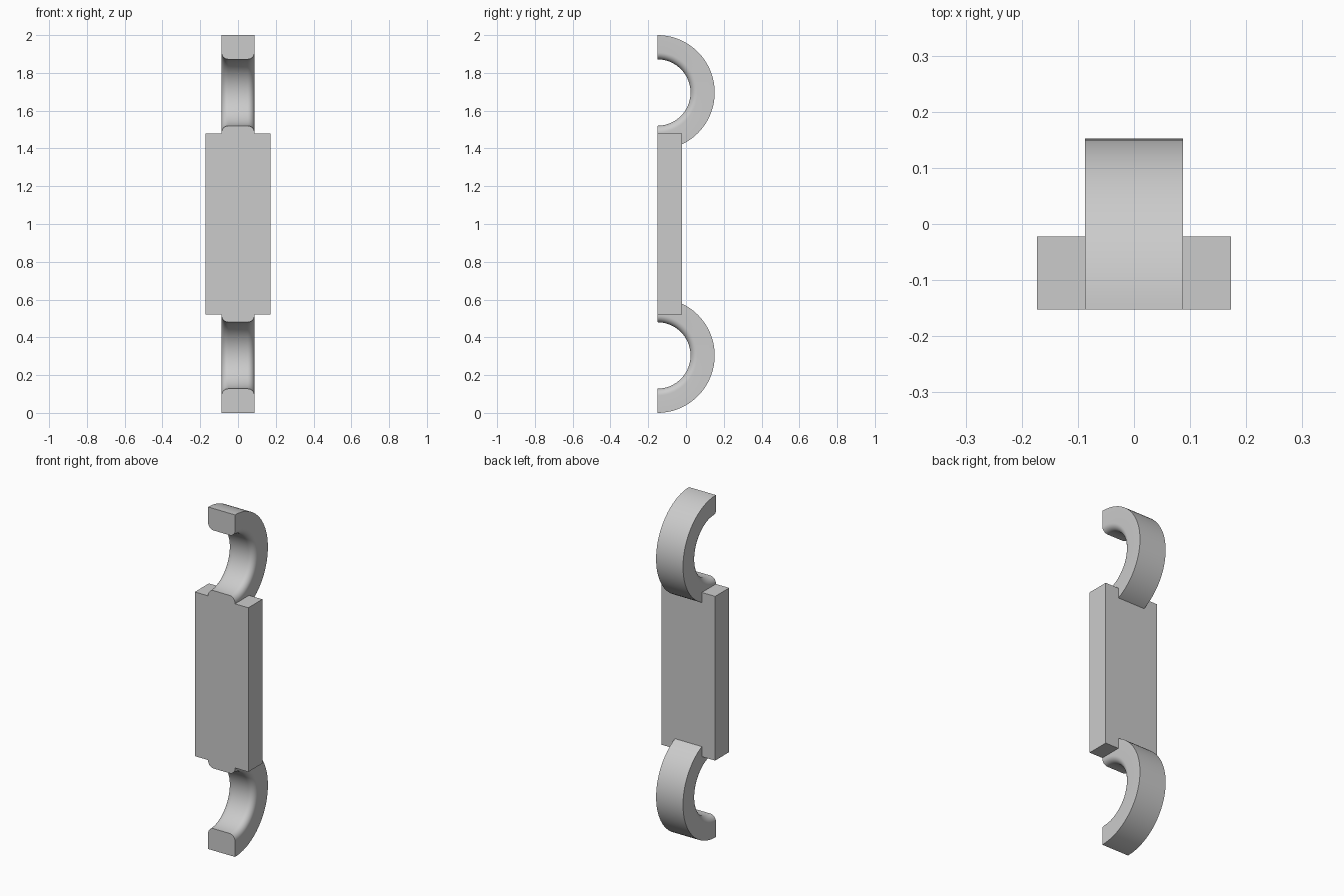
import bpy, bmesh, math
from mathutils import Matrix, Vector

cube = bpy.data.objects.get("Cube")
if cube:
    bpy.data.objects.remove(cube, do_unlink=True)

FRONT = -0.152           # shared flat front plane
OUTER, INNER = 0.304, 0.176
HALF_W, FILLET = 0.087, 0.036

grey = bpy.data.materials.new("light grey")
grey.use_nodes = True
grey.diffuse_color = (0.6, 0.6, 0.6, 1)
grey.node_tree.nodes["Principled BSDF"].inputs["Base Color"].default_value = (0.6, 0.6, 0.6, 1)


def make_object(name, bm):
    bmesh.ops.recalc_face_normals(bm, faces=bm.faces)
    mesh = bpy.data.meshes.new(name)
    bm.to_mesh(mesh)
    bm.free()
    mesh.materials.append(grey)
    obj = bpy.data.objects.new(name, mesh)
    bpy.context.collection.objects.link(obj)
    return obj


def hook(name, z, steps=48, arc=8):
    """Half ring: square outside, rounded corners on the inside."""
    section = [(HALF_W, OUTER), (-HALF_W, OUTER)]
    for side in (-1, 1):
        corner = []
        for i in range(arc + 1):
            a = math.pi / 2 * i / arc
            corner.append((side * (HALF_W - FILLET + FILLET * math.cos(a)),
                           INNER + FILLET - FILLET * math.sin(a)))
        section += corner if side < 0 else corner[::-1]
    bm = bmesh.new()
    rings = []
    for s in range(steps + 1):
        t = math.pi * s / steps
        rings.append([bm.verts.new((x, FRONT + r * math.sin(t), z + r * math.cos(t)))
                      for x, r in section])
    n = len(section)
    for a, b in zip(rings, rings[1:]):
        for i in range(n):
            j = (i + 1) % n
            bm.faces.new((a[i], a[j], b[j], b[i]))
    bm.faces.new(rings[0])
    bm.faces.new(rings[-1][::-1])
    return make_object(name, bm)


# Rectangular centre bar
bm = bmesh.new()
bmesh.ops.create_cube(bm, size=1, matrix=Matrix.Translation((0, FRONT + 0.065, 1.0))
                      @ Matrix.Diagonal((0.346, 0.13, 0.96, 1)))
body = make_object("double_hook_bar", bm)

# Hooks at both ends, merged into the bar
hooks = [hook("upper_hook", 2 - OUTER), hook("lower_hook", OUTER)]
for h in hooks:
    mod = body.modifiers.new("join_" + h.name, 'BOOLEAN')
    mod.operation = 'UNION'
    mod.solver = 'EXACT'
    mod.object = h
bpy.context.view_layer.update()
merged = bpy.data.meshes.new_from_object(body.evaluated_get(bpy.context.evaluated_depsgraph_get()))
body.modifiers.clear()
body.data = merged
for h in hooks:
    bpy.data.objects.remove(h, do_unlink=True)

# Smooth the curved surfaces, keep hard edges
bpy.ops.object.select_all(action='DESELECT')
body.select_set(True)
bpy.context.view_layer.objects.active = body
bpy.ops.object.shade_smooth_by_angle(angle=math.radians(30))
